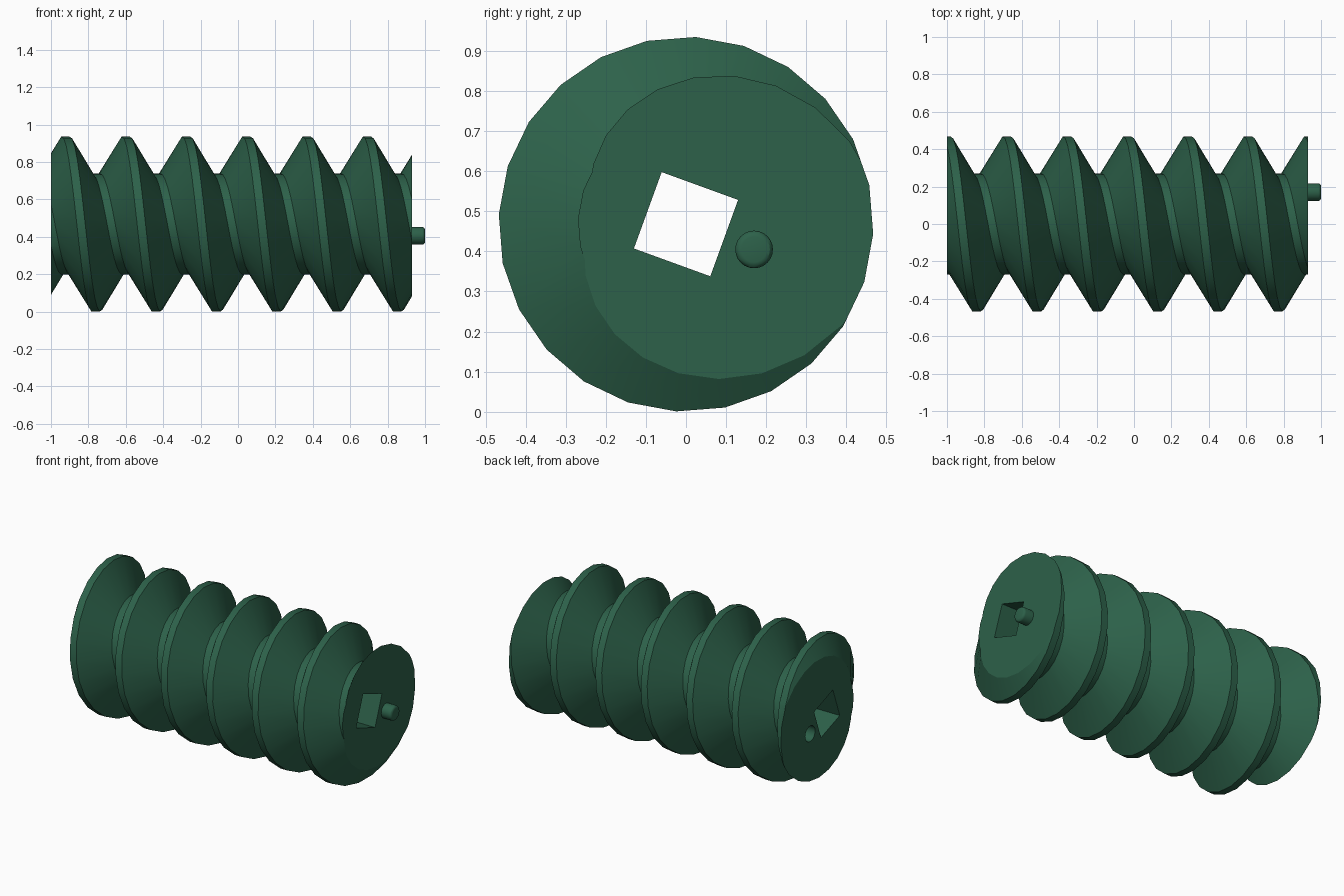
import bpy, bmesh
from math import sin, cos, pi, radians
from mathutils import Matrix

if "Cube" in bpy.data.objects:
    bpy.data.objects.remove(bpy.data.objects["Cube"])

ZC, R_OUT, R_ROOT = 0.468, 0.468, 0.27
PITCH, SEG = 0.3225, 24
X0, X1 = -1.0, 0.93
PEG_Y, PEG_Z = 0.17, 0.405

mat = bpy.data.materials.new("dark_green")
mat.diffuse_color = (0.026, 0.12, 0.068, 1)
mat.use_nodes = True
mat.node_tree.nodes["Principled BSDF"].inputs["Base Color"].default_value = mat.diffuse_color


def add_object(name, bm):
    bmesh.ops.recalc_face_normals(bm, faces=bm.faces)
    me = bpy.data.meshes.new(name)
    bm.to_mesh(me)
    bm.free()
    me.materials.append(mat)
    ob = bpy.data.objects.new(name, me)
    bpy.context.collection.objects.link(ob)
    return ob


def x_prism(name, sides, radius, xa, xb, y, z, turn=0.0, bevel=0.0):
    # Prism lying along x, optionally with its +x rim rounded
    bm = bmesh.new()
    m = (Matrix.Translation(((xa + xb) / 2, y, z)) @ Matrix.Rotation(turn, 4, 'X')
         @ Matrix.Rotation(pi / 2, 4, 'Y'))
    bmesh.ops.create_cone(bm, cap_ends=True, segments=sides, radius1=radius,
                          radius2=radius, depth=xb - xa, matrix=m)
    if bevel:
        rim = [e for e in bm.edges if all(v.co.x > xb - 1e-4 for v in e.verts)]
        bmesh.ops.bevel(bm, geom=rim, offset=bevel, segments=3, profile=0.5,
                        affect='EDGES')
    return add_object(name, bm)


def smooth(ob):
    bpy.ops.object.select_all(action='DESELECT')
    ob.select_set(True)
    bpy.context.view_layer.objects.active = ob
    bpy.ops.object.shade_smooth_by_angle(angle=radians(30))


# Worm thread: trapezoid profile swept along a helix, one full pitch wide
CREST, FLANK = 0.045, 0.117
profile = [(-CREST / 2, R_OUT), (CREST / 2, R_OUT), (CREST / 2 + FLANK, R_ROOT),
           (PITCH - CREST / 2 - FLANK, R_ROOT), (PITCH - CREST / 2, R_OUT)]
bm = bmesh.new()
rows = []
for i in range(-3 * SEG, 9 * SEG):
    a = 2 * pi * i / SEG + radians(12)
    xc = -0.92 + PITCH * a / (2 * pi)
    rows.append([bm.verts.new((xc + dx, -r * sin(a), ZC + r * cos(a)))
                 for dx, r in profile])
for p, q in zip(rows, rows[1:]):
    for j in range(4):
        bm.faces.new((p[j], p[j + 1], q[j + 1], q[j]))
bmesh.ops.remove_doubles(bm, verts=bm.verts, dist=1e-4)

# Flat ends
for x, nx in ((X0, -1), (X1, 1)):
    cut = bmesh.ops.bisect_plane(bm, geom=bm.verts[:] + bm.edges[:] + bm.faces[:],
                                 plane_co=(x, 0, 0), plane_no=(nx, 0, 0),
                                 clear_outer=True)
    edges = [e for e in cut['geom_cut'] if isinstance(e, bmesh.types.BMEdge)]
    bmesh.ops.holes_fill(bm, edges=edges, sides=0)
worm = add_object("worm_screw", bm)

# Square shaft bore and peg socket in the left end
cutters = [x_prism("bore_cutter", 4, 0.203 / 2 ** 0.5, -1.2, 1.2, 0, ZC,
                   radians(45 - 20)),
           x_prism("socket_cutter", 24, 0.05, -1.1, X0 + 0.08, PEG_Y, PEG_Z)]
bpy.context.view_layer.objects.active = worm
for c in cutters:
    mod = worm.modifiers.new(c.name, 'BOOLEAN')
    mod.object, mod.operation, mod.solver = c, 'DIFFERENCE', 'EXACT'
    bpy.ops.object.modifier_apply(modifier=mod.name)
    bpy.data.objects.remove(c)
smooth(worm)

# Locating peg on the right end
smooth(x_prism("locating_peg", 24, 0.047, X1 - 0.03, 1.0, PEG_Y, PEG_Z, bevel=0.015))
